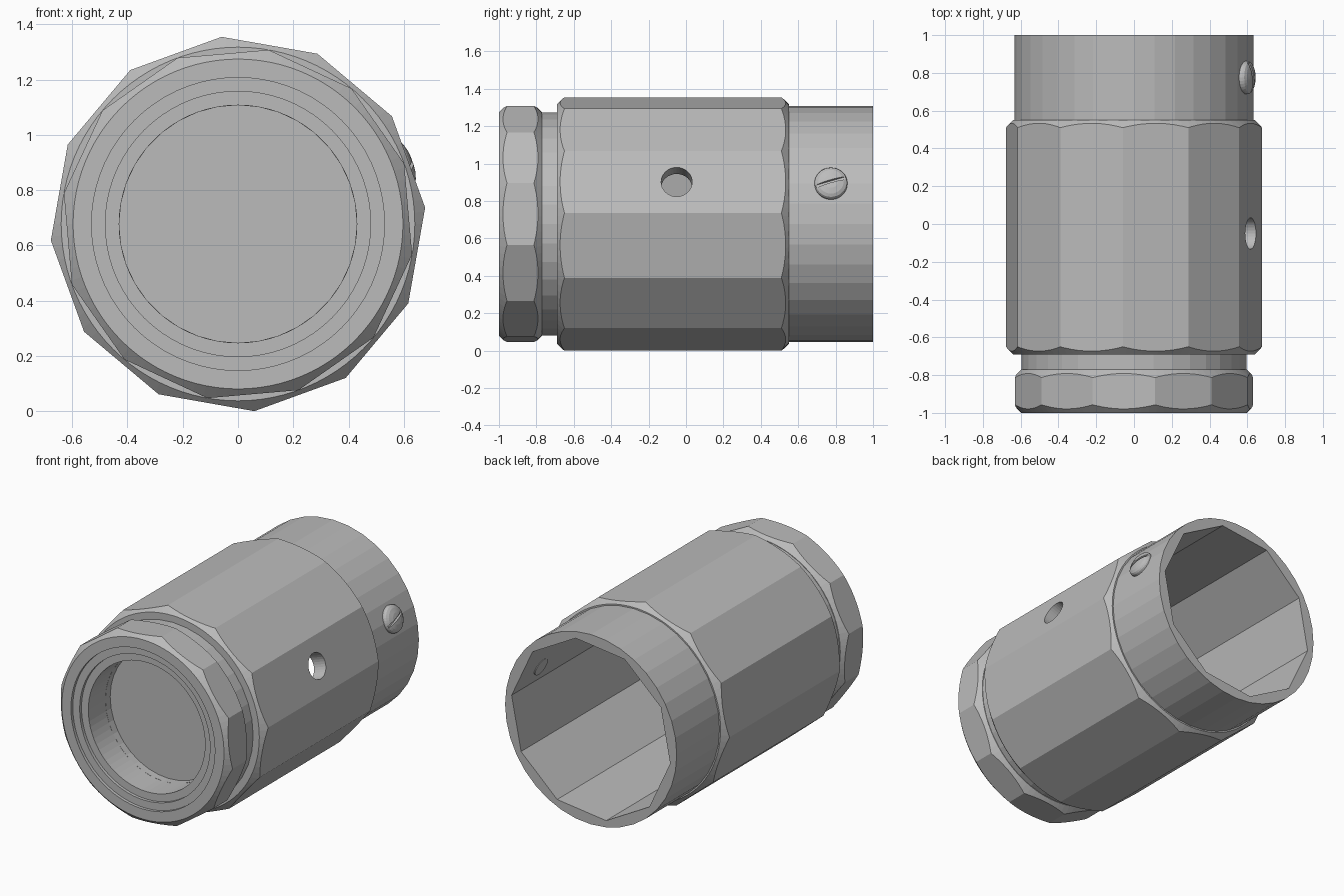
import bpy, bmesh, math
from mathutils import Matrix, Vector

cube = bpy.data.objects.get("Cube")
if cube:
    bpy.data.objects.remove(cube, do_unlink=True)

CZ = 0.677          # height of the long axis
SIDE = math.radians(20)   # direction of the hole and the screw

steel = bpy.data.materials.new("grey_metal")
steel.use_nodes = True
GREY = (0.5, 0.5, 0.5, 1)
steel.diffuse_color = GREY
steel.node_tree.nodes["Principled BSDF"].inputs["Base Color"].default_value = GREY


def finish(name, bm, matrix):
    """Turn a bmesh into a flat-shaded object."""
    bmesh.ops.transform(bm, matrix=matrix, verts=bm.verts)
    bmesh.ops.remove_doubles(bm, verts=bm.verts, dist=1e-5)
    bmesh.ops.dissolve_degenerate(bm, edges=bm.edges, dist=1e-5)
    bmesh.ops.recalc_face_normals(bm, faces=bm.faces)
    mesh = bpy.data.meshes.new(name)
    bm.to_mesh(mesh)
    bm.free()
    mesh.materials.append(steel)
    obj = bpy.data.objects.new(name, mesh)
    bpy.context.collection.objects.link(obj)
    return obj


def lathe(name, profile, sides, turn=0, matrix=Matrix.Translation((0, 0, CZ))):
    """Spin a closed (radius, y) profile about the y axis."""
    bm = bmesh.new()
    rings = []
    for i in range(sides):
        a = math.radians(turn) + math.tau * i / sides
        rings.append([bm.verts.new((r * math.cos(a), y, r * math.sin(a))) for r, y in profile])
    n = len(profile)
    for i, ring in enumerate(rings):
        after = rings[(i + 1) % sides]
        for j in range(n):
            k = (j + 1) % n
            if profile[j][0] or profile[k][0]:
                bm.faces.new((ring[j], ring[k], after[k], after[j]))
    return finish(name, bm, matrix)


def rod(radius, y0, y1):
    return [(0, y0), (radius, y0), (radius, y1), (0, y1)]


def side_frame(y, distance):
    """Frame whose local y axis points out of the side at the given place."""
    out = Vector((math.cos(SIDE), 0, math.sin(SIDE)))
    along = Vector((0, 1, 0))
    m = Matrix((along, out, along.cross(out))).transposed().to_4x4()
    m.translation = out * distance + Vector((0, y, CZ))
    return m


def combine(obj, cutter, operation):
    mod = obj.modifiers.new(operation.title(), "BOOLEAN")
    mod.operation = operation
    mod.solver = "EXACT"
    mod.object = cutter
    bpy.context.view_layer.objects.active = obj
    bpy.ops.object.modifier_apply(modifier=mod.name)
    bpy.data.objects.remove(cutter, do_unlink=True)


def chamfered_prism(name, radius, y0, y1, end_radius, turn):
    """Twelve-sided prism with its corners turned down to a cone at both ends."""
    obj = lathe(name, rod(radius, y0, y1), 12, turn)
    c = 0.06
    cone = [(0, y0), (end_radius, y0), (end_radius + c, y0 + c),
            (end_radius + c, y1 - c), (end_radius, y1), (0, y1)]
    combine(obj, lathe("turning", cone, 96), "INTERSECT")
    return obj


def cavity():
    return lathe("cavity", rod(0.588, -0.8, 1.1), 10, 7)


# Main body: hollow, with a hole drilled in one side
body = chamfered_prism("main_body", 0.68, -0.69, 0.55, 0.64, 5)
combine(body, cavity(), "DIFFERENCE")
combine(body, lathe("drill", rod(0.083, -0.2, 0.2), 32, 0, side_frame(-0.05, 0.65)), "DIFFERENCE")

# Rear sleeve: round outside, ten-sided inside
sleeve = lathe("rear_sleeve", rod(0.632, 0.55, 1.0), 36)
combine(sleeve, cavity(), "DIFFERENCE")

# Neck, which also closes the bore between front and rear
lathe("neck", [(0, -0.69), (0.595, -0.69), (0.595, -0.78), (0.43, -0.78),
               (0.43, -0.73), (0, -0.73)], 36)

# Front nut with a stepped recess
nut = chamfered_prism("front_nut", 0.64, -1.0, -0.77, 0.597, 20)
recess = [(0, -1.1), (0.53, -1.1), (0.53, -0.98), (0.48, -0.98), (0.48, -0.96),
          (0.43, -0.96), (0.43, -0.7), (0, -0.7)]
combine(nut, lathe("recess", recess, 72), "DIFFERENCE")

# Domed screw with a slot
dome = [(0, -0.075), (0.06, -0.075), (0.06, -0.02), (0.088, -0.02), (0.088, 0.01)]
dome += [(0.088 * math.cos(t), 0.01 + 0.032 * math.sin(t))
         for t in (math.radians(d) for d in (20, 40, 65))] + [(0, 0.042)]
frame = side_frame(0.775, 0.63)
screw = lathe("side_screw", dome, 32, 0, frame)
bm = bmesh.new()
bmesh.ops.create_cube(bm, size=1, matrix=Matrix.Diagonal((0.3, 0.05, 0.016, 1)))
slot = finish("slot", bm, frame @ Matrix.Translation((0, 0.045, 0)) @ Matrix.Rotation(math.radians(17), 4, "Y"))
combine(screw, slot, "DIFFERENCE")
